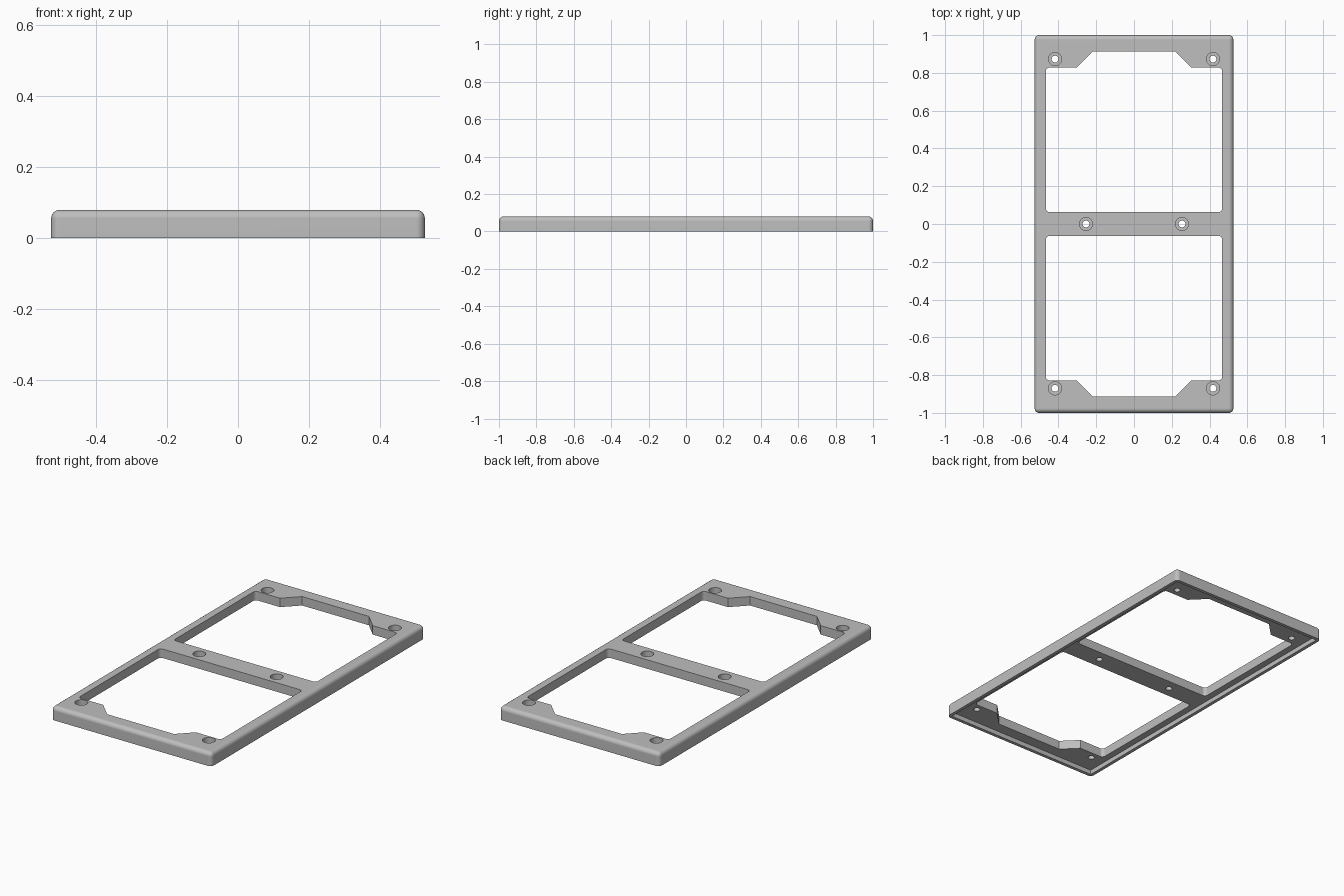
import bpy, bmesh, math

cube = bpy.data.objects.get("Cube")
if cube:
    bpy.data.objects.remove(cube, do_unlink=True)

WIDTH, LENGTH, HEIGHT = 1.052, 2.0, 0.08
RIM, RECESS = 0.02, 0.027

grey = bpy.data.materials.new("satin grey")
grey.use_nodes = True
colour = (0.52, 0.52, 0.52, 1)
grey.diffuse_color = colour
grey.node_tree.nodes["Principled BSDF"].inputs["Base Color"].default_value = colour


def prism(name, outline, z0, z1, radius=0, rounded=(), top_radius=0):
    """Extrude an outline, rounding the chosen upright corners and the top."""
    bm = bmesh.new()
    face = bm.faces.new([bm.verts.new((x, y, z0)) for x, y in outline])
    ext = bmesh.ops.extrude_face_region(bm, geom=[face])
    for v in ext["geom"]:
        if isinstance(v, bmesh.types.BMVert):
            v.co.z = z1
    bmesh.ops.recalc_face_normals(bm, faces=bm.faces)
    edges = []
    for e in bm.edges:
        a, b = e.verts
        upright = abs(a.co.z - b.co.z) > 1e-4
        corner = any(math.dist(a.co.xy, outline[i]) < 1e-4 for i in rounded)
        on_top = min(a.co.z, b.co.z) > z1 - 1e-4
        if (upright and corner) or (top_radius and on_top):
            edges.append(e)
    if edges:
        bmesh.ops.bevel(bm, geom=edges, offset=radius or top_radius,
                        segments=6, profile=0.5, affect='EDGES')
    mesh = bpy.data.meshes.new(name)
    bm.to_mesh(mesh)
    bm.free()
    mesh.materials.append(grey)
    obj = bpy.data.objects.new(name, mesh)
    bpy.context.collection.objects.link(obj)
    return obj


def rectangle(w, l):
    return [(-w / 2, -l / 2), (w / 2, -l / 2), (w / 2, l / 2), (-w / 2, l / 2)]


def circle(x, y, r, n=32):
    return [(x + r * math.cos(math.tau * i / n), y + r * math.sin(math.tau * i / n))
            for i in range(n)]


# Outer body with softly rounded top and corners
frame = prism("cover_frame", rectangle(WIDTH, LENGTH), 0, HEIGHT,
              radius=0.024, rounded=range(4), top_radius=0.024)

# Shallow recess below, leaving a thin rim
cutters = [prism("underside_recess",
                 rectangle(WIDTH - 2 * RIM, LENGTH - 2 * RIM), -0.1, RECESS)]

# Two windows, each with a sloped notch at its outer end
for side in (1, -1):
    half = [(0.467, 0.063), (0.467, 0.828), (0.304, 0.828), (0.219, 0.913)]
    outline = half + [(-x, y) for x, y in reversed(half)]
    outline = [(x, y * side) for x, y in outline]
    cutters.append(prism("window_cutter", outline, -0.2, 0.2,
                         radius=0.02, rounded=(0, 1, 6, 7)))

# Counterbored screw holes at the corners and on the middle bar
for sx in (1, -1):
    for x, y in ((0.418, 0.873), (0.254, 0), (0.418, -0.87)):
        cutters.append(prism("screw_hole", circle(sx * x, y, 0.018), -0.3, 0.3))
        cutters.append(prism("screw_seat", circle(sx * x, y, 0.035), 0.048, 0.25))

# Cut everything out of the body
bpy.ops.object.select_all(action='DESELECT')
bpy.context.view_layer.objects.active = frame
frame.select_set(True)
for cutter in cutters:
    cutter.hide_render = True
    mod = frame.modifiers.new(cutter.name, 'BOOLEAN')
    mod.operation = 'DIFFERENCE'
    mod.solver = 'EXACT'
    mod.object = cutter
    bpy.ops.object.modifier_apply(modifier=mod.name)
    bpy.data.objects.remove(cutter, do_unlink=True)

bpy.ops.object.shade_smooth_by_angle(angle=math.radians(30))
normals = frame.modifiers.new("even_shading", 'WEIGHTED_NORMAL')
normals.keep_sharp = True
